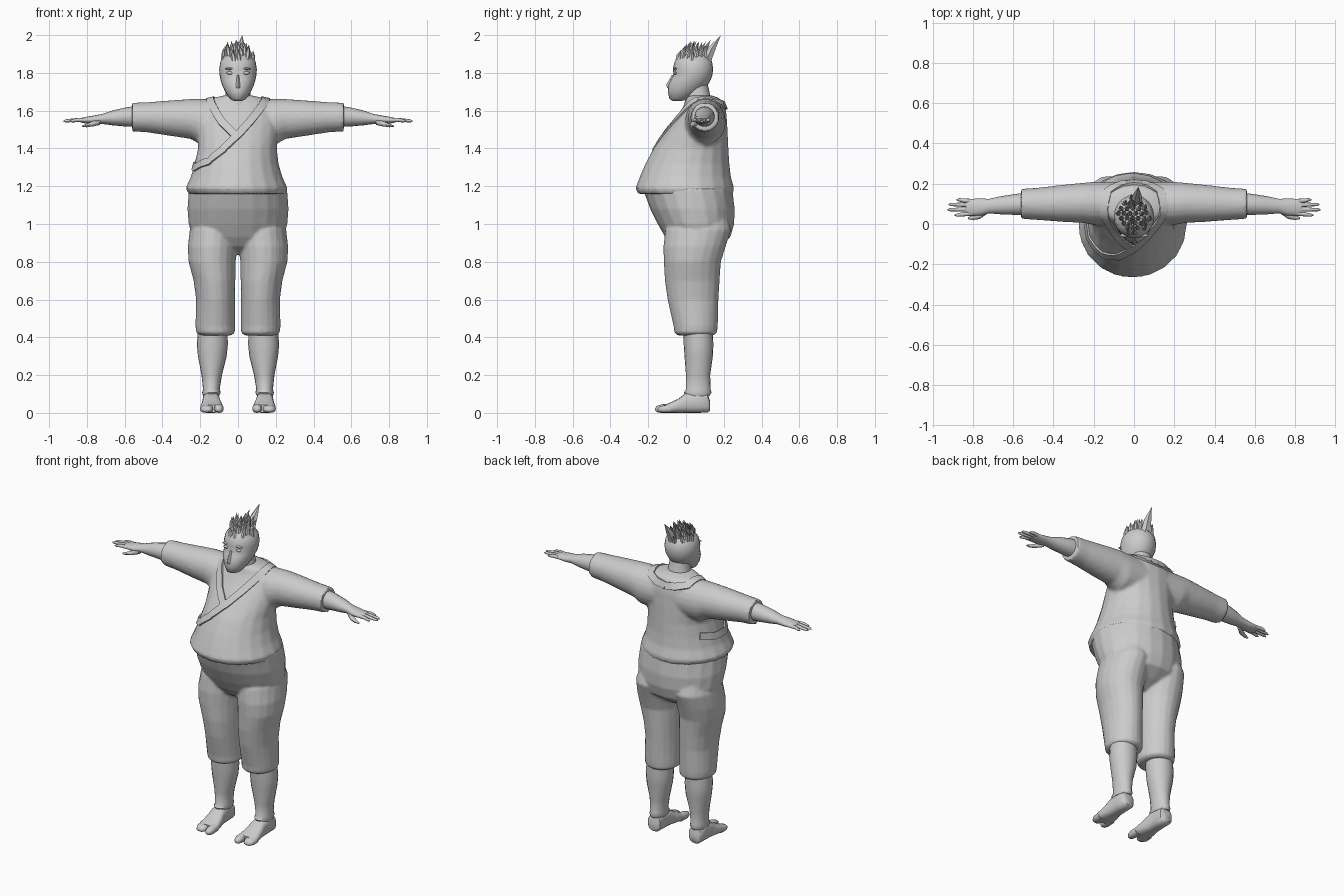
import bpy, bmesh, math, random
from mathutils import Vector
from mathutils.bvhtree import BVHTree

random.seed(4)
if "Cube" in bpy.data.objects:
    bpy.data.objects.remove(bpy.data.objects["Cube"], do_unlink=True)

grey = bpy.data.materials.new("plain grey")
grey.use_nodes = True
grey.diffuse_color = (0.6, 0.6, 0.6, 1)
grey.node_tree.nodes["Principled BSDF"].inputs["Base Color"].default_value = (0.6, 0.6, 0.6, 1)

AXES = {"x": lambda t, a, b: (t, a, b),
        "y": lambda t, a, b: (a, t, b),
        "z": lambda t, a, b: (a, b, t)}


def loft(bm, axis, rings, n=20, power=1.0, mirror=False):
    """Skin rings given as (position, low a, high a, low b, high b)."""
    for side in ((1, -1) if mirror else (1,)):
        loops = []
        for t, a0, a1, b0, b1 in rings:
            loop = []
            for i in range(n):
                c, s = math.cos(math.tau * i / n), math.sin(math.tau * i / n)
                a = (a0 + a1) / 2 + (a1 - a0) / 2 * math.copysign(abs(c) ** power, c)
                b = (b0 + b1) / 2 + (b1 - b0) / 2 * math.copysign(abs(s) ** power, s)
                x, y, z = AXES[axis](t, a, b)
                loop.append(bm.verts.new((x * side, y, z)))
            loops.append(loop)
        for low, high in zip(loops, loops[1:]):
            for i in range(n):
                j = (i + 1) % n
                bm.faces.new((low[i], low[j], high[j], high[i]))
        bm.faces.new(loops[0][::-1])
        bm.faces.new(loops[-1])


def finish(name, bm, voxel=0, angle=50):
    """Turn the mesh into an object; a voxel size fuses overlapping lofts."""
    bmesh.ops.recalc_face_normals(bm, faces=bm.faces)
    mesh = bpy.data.meshes.new(name)
    bm.to_mesh(mesh)
    bm.free()
    mesh.materials.append(grey)
    ob = bpy.data.objects.new(name, mesh)
    bpy.context.collection.objects.link(ob)
    bpy.ops.object.select_all(action="DESELECT")
    ob.select_set(True)
    bpy.context.view_layer.objects.active = ob
    if voxel:
        fuse = ob.modifiers.new("fuse", "REMESH")
        fuse.mode, fuse.voxel_size = "VOXEL", voxel
        soften = ob.modifiers.new("soften", "SMOOTH")
        soften.factor, soften.iterations = 0.5, 4
        for mod in ("fuse", "soften"):
            bpy.ops.object.modifier_apply(modifier=mod)
    bpy.ops.object.shade_smooth_by_angle(angle=math.radians(angle))
    return ob


# Tunic: body with a flared hem, and wide sleeves
bm = bmesh.new()
loft(bm, "z", [(1.16, -.262, .255, -.255, .25), (1.19, -.278, .262, -.268, .255),
               (1.25, -.25, .235, -.245, .238), (1.32, -.23, .215, -.215, .23),
               (1.40, -.212, .206, -.172, .225), (1.50, -.215, .215, -.10, .22),
               (1.58, -.215, .215, -.04, .215), (1.63, -.19, .19, -.01, .205),
               (1.665, -.14, .14, .0, .18), (1.68, -.08, .08, .01, .14)])
loft(bm, "x", [(.05, .0, .21, 1.42, 1.66), (.2, -.005, .21, 1.42, 1.662),
               (.25, .005, .205, 1.45, 1.662), (.35, .01, .195, 1.465, 1.655),
               (.48, .02, .18, 1.485, 1.645), (.56, .025, .175, 1.49, 1.642)], mirror=True)
tunic = finish("tunic", bm, voxel=0.01)

# Crossed collar: flat bands laid on the tunic surface
surface = BVHTree.FromObject(tunic, bpy.context.evaluated_depsgraph_get())


def band(name, guide, width, steps=6):
    pts = [Vector(p).lerp(Vector(q), i / steps)
           for p, q in zip(guide, guide[1:]) for i in range(steps)] + [Vector(guide[-1])]
    hits = [surface.find_nearest(p)[:2] for p in pts]
    bm = bmesh.new()
    loops = []
    for i, (p, nrm) in enumerate(hits):
        along = hits[min(i + 1, len(hits) - 1)][0] - hits[max(i - 1, 0)][0]
        across = nrm.cross(along).normalized() * width / 2
        loops.append([bm.verts.new(p + across * s + nrm * h)
                      for s, h in ((-1, -.012), (-1, .009), (1, .009), (1, -.012))])
    for low, high in zip(loops, loops[1:]):
        for i in range(4):
            j = (i + 1) % 4
            bm.faces.new((low[i], low[j], high[j], high[i]))
    bm.faces.new(loops[0][::-1])
    bm.faces.new(loops[-1])
    finish(name, bm, angle=40)


back = [(.15, .08, 1.665), (.13, .17, 1.65), (.06, .21, 1.635), (0, .22, 1.63)]
band("collar_long", back[::-1] + [(.13, .0, 1.63), (.06, -.07, 1.54), (0, -.12, 1.47),
                                  (-.08, -.16, 1.39), (-.16, -.16, 1.335),
                                  (-.23, -.07, 1.30), (-.24, .05, 1.31), (-.2, .14, 1.33)], .042)
band("collar_short", [(-x, y, z) for x, y, z in back[::-1]] +
     [(-.14, .0, 1.63), (-.09, -.07, 1.55), (-.02, -.12, 1.475)], .042)

# Knee-length trousers
bm = bmesh.new()
loft(bm, "z", [(.84, -.06, .06, .0, .10), (.88, -.17, .17, -.07, .17),
               (.93, -.24, .24, -.11, .235), (1.0, -.262, .262, -.15, .255),
               (1.08, -.268, .268, -.19, .258), (1.19, -.26, .26, -.23, .245)])
loft(bm, "z", [(.41, .035, .20, -.045, .145), (.425, .016, .222, -.062, .165),
               (.46, .016, .225, -.066, .168), (.6, .016, .222, -.098, .172),
               (.7, .014, .235, -.112, .178), (.8, .012, .262, -.118, .185),
               (.88, .005, .266, -.12, .21), (.97, .0, .255, -.11, .24),
               (1.03, .03, .23, -.08, .22)], mirror=True)
finish("trousers", bm, voxel=0.008)

# Lower legs with a small cuff at the ankle
bm = bmesh.new()
loft(bm, "z", [(.09, .1, .185, .0, .125), (.108, .092, .19, -.012, .135),
               (.125, .097, .185, .0, .13), (.2, .085, .193, .0, .128),
               (.3, .06, .212, -.008, .142), (.36, .054, .218, -.012, .145),
               (.46, .055, .21, -.015, .14)], mirror=True)
finish("lower_legs", bm)

# Feet with a separate big toe
bm = bmesh.new()
loft(bm, "y", [(.128, .12, .17, .012, .06), (.115, .1, .185, .002, .10),
               (.06, .098, .186, 0, .12), (.0, .095, .188, 0, .105),
               (-.04, .085, .194, 0, .075), (-.09, .077, .2, 0, .052),
               (-.112, .085, .195, .002, .042)], power=.75, mirror=True)
loft(bm, "y", [(-.08, .078, .128, 0, .05), (-.13, .076, .124, 0, .045),
               (-.155, .084, .12, .004, .036), (-.163, .095, .11, .012, .025)],
     n=12, power=.8, mirror=True)
loft(bm, "y", [(-.08, .13, .2, 0, .046), (-.12, .132, .2, 0, .04),
               (-.143, .14, .19, .004, .032), (-.15, .15, .175, .01, .022)],
     n=12, power=.8, mirror=True)
finish("feet", bm)

# Forearms and palms
bm = bmesh.new()
loft(bm, "x", [(.5, .045, .155, 1.515, 1.625), (.58, .045, .15, 1.515, 1.62),
               (.66, .048, .138, 1.522, 1.602), (.72, .053, .125, 1.53, 1.582),
               (.76, .042, .126, 1.528, 1.575), (.81, .04, .125, 1.533, 1.566),
               (.835, .045, .12, 1.538, 1.56)], n=16, mirror=True)
finish("forearms", bm)

# Fingers and thumbs
bm = bmesh.new()
for y, tip, drift in ((.052, .89, -.008), (.073, .925, -.002), (.094, .92, .003), (.114, .88, .006)):
    loft(bm, "x", [(t, y + d - r, y + d + r, z - r, z + r)
                   for t, d, z, r in ((.81, 0, 1.55, .011), (.85, drift / 2, 1.551, .0105),
                                      (tip - .012, drift, 1.546, .008), (tip, drift, 1.544, .003))],
         n=8, mirror=True)
loft(bm, "x", [(.73, .05, .08, 1.525, 1.555), (.765, .025, .058, 1.517, 1.545),
               (.80, .02, .042, 1.512, 1.532), (.825, .024, .034, 1.513, 1.521)], n=8, mirror=True)
finish("fingers", bm)

# Neck
bm = bmesh.new()
loft(bm, "z", [(1.6, -.085, .085, -.02, .16), (1.67, -.068, .068, .0, .13),
               (1.72, -.062, .062, .0, .12), (1.76, -.06, .06, .01, .11)])
finish("neck", bm)

# Head with a forward jaw
bm = bmesh.new()
loft(bm, "z", [(1.652, -.022, .022, -.07, -.02), (1.662, -.042, .042, -.088, .02),
               (1.70, -.068, .068, -.096, .075), (1.735, -.084, .084, -.094, .115),
               (1.765, -.093, .093, -.08, .132), (1.79, -.098, .098, -.066, .14),
               (1.82, -.1, .1, -.07, .144), (1.86, -.093, .093, -.06, .138),
               (1.89, -.07, .07, -.038, .115), (1.908, -.035, .035, -.005, .075)], n=24)
# Nose ridge
loft(bm, "z", [(1.72, -.014, .014, -.1, -.06), (1.738, -.013, .013, -.105, -.06),
               (1.79, -.006, .006, -.074, -.05)], n=8)
finish("head", bm)

# Eyes and brows
for name, z, size in (("eyes", 1.8, (.018, .008, .009)), ("brows", 1.822, (.026, .01, .006))):
    bm = bmesh.new()
    for side in (-1, 1):
        made = bmesh.ops.create_uvsphere(bm, u_segments=12, v_segments=8, radius=1)["verts"]
        bmesh.ops.scale(bm, vec=size, verts=made)
        bmesh.ops.translate(bm, vec=(.043 * side, -.056, z), verts=made)
    finish(name, bm)

# Spiky hair
bm = bmesh.new()


def spike(base, tip, r, n=6):
    base, tip = Vector(base), Vector(tip)
    mid = base.lerp(tip, .45) + Vector((0, -.006, .004))
    loops = [[bm.verts.new(c + Vector((math.cos(math.tau * i / n), math.sin(math.tau * i / n), 0)) * k)
              for i in range(n)] for c, k in ((base, r), (mid, r * .8))]
    end = bm.verts.new(tip)
    for i in range(n):
        j = (i + 1) % n
        bm.faces.new((loops[0][i], loops[0][j], loops[1][j], loops[1][i]))
        bm.faces.new((loops[1][i], loops[1][j], end))
    bm.faces.new(loops[0][::-1])


for row in range(8):
    for col in range(6):
        u = -.95 + 1.9 * (col + .5 * (row % 2)) / 5.5
        v = -.95 + 1.9 * row / 7
        if u * u + v * v < 1.05:
            x, y = u * .08, .04 + v * .088
            z = 1.838 + .06 * math.sqrt(max(0, 1 - .9 * (u * u + v * v)))
            lift = random.uniform(.055, .08)
            spike((x, y, z), (x * 1.02 + random.uniform(-.012, .012), y + random.uniform(.01, .03),
                              z + lift), .014)
spike((.01, .11, 1.87), (.022, .185, 2.0), .03)
spike((-.02, .09, 1.88), (-.01, .13, 1.975), .02)
finish("hair", bm, angle=35)
